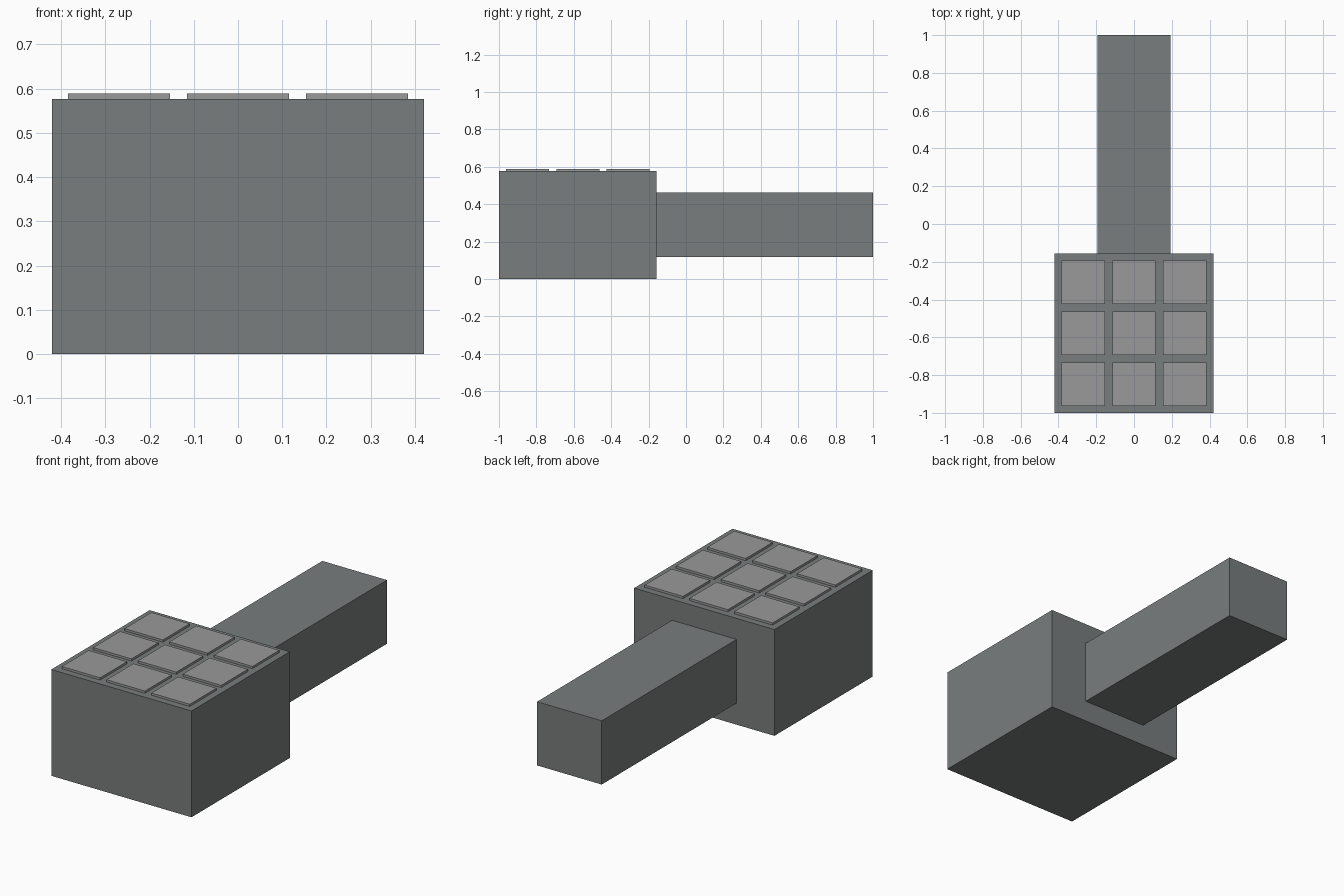
import bpy

if "Cube" in bpy.data.objects:
    bpy.data.objects.remove(bpy.data.objects["Cube"])


def material(name, rgb):
    mat = bpy.data.materials.new(name)
    mat.diffuse_color = (*rgb, 1)
    mat.use_nodes = True
    mat.node_tree.nodes["Principled BSDF"].inputs["Base Color"].default_value = mat.diffuse_color
    return mat


def box(name, lo, hi, mat):
    centre = [(a + b) / 2 for a, b in zip(lo, hi)]
    bpy.ops.mesh.primitive_cube_add(size=1, location=centre)
    obj = bpy.context.object
    obj.name = name
    obj.scale = [b - a for a, b in zip(lo, hi)]
    bpy.ops.object.transform_apply(location=False, rotation=False, scale=True)
    obj.data.materials.append(mat)
    return obj


body_grey = material("dark_grey", (0.19, 0.205, 0.205))
stud_grey = material("light_grey", (0.32, 0.32, 0.32))

HEAD_TOP = 0.577

# Hammer head and handle
box("head", (-0.421, -1, 0), (0.421, -0.157, HEAD_TOP), body_grey)
box("handle", (-0.194, -0.157, 0.117), (0.194, 1, 0.463), body_grey)

# 3 x 3 grid of raised pads on the striking face
PITCH, HALF = 0.269, 0.115
for row in range(3):
    for col in range(3):
        x = (col - 1) * PITCH
        y = -0.5785 + (row - 1) * PITCH
        box(f"pad_{row}_{col}", (x - HALF, y - HALF, HEAD_TOP),
            (x + HALF, y + HALF, 0.589), stud_grey)
